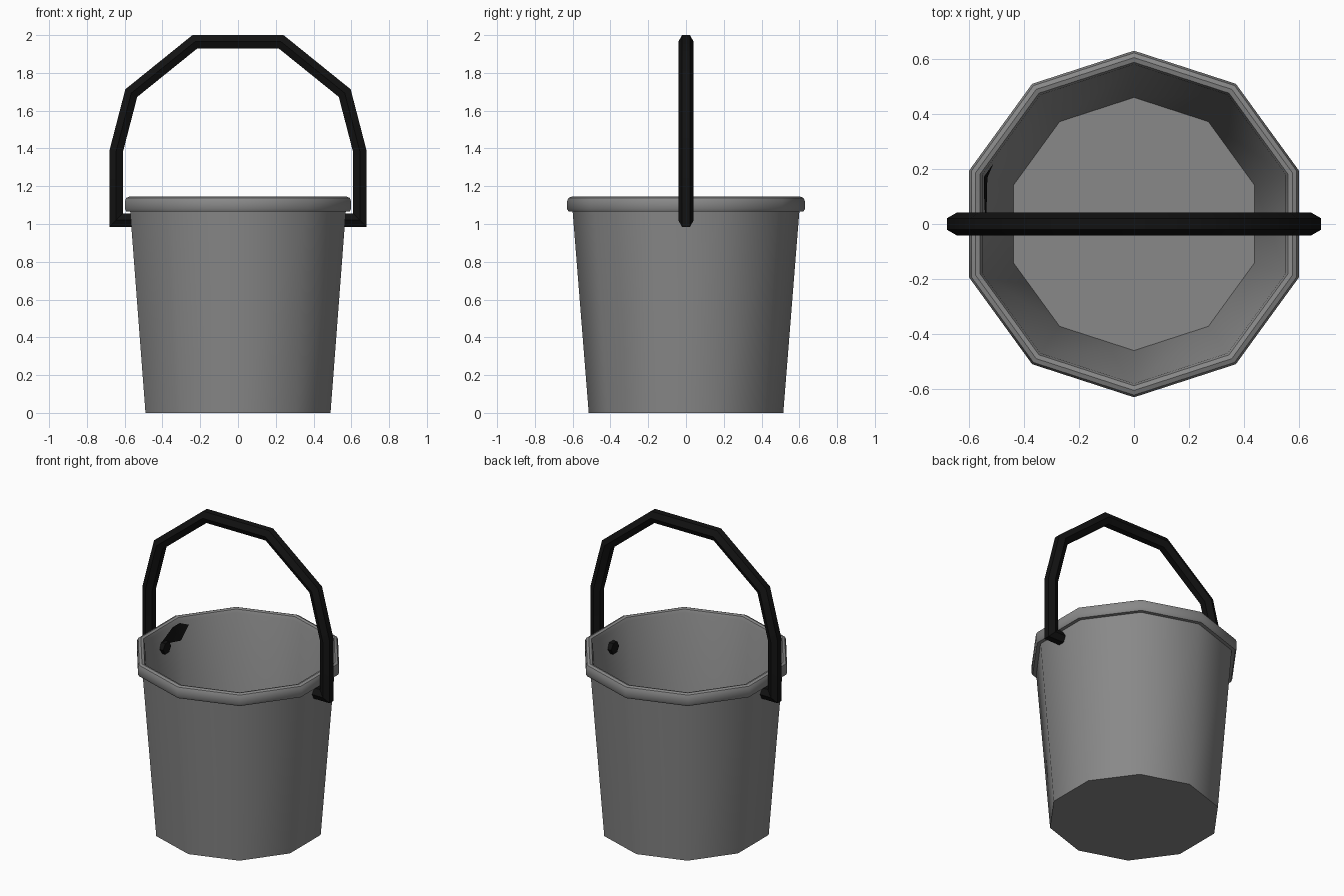
import bpy, bmesh, math
from mathutils import Vector

if "Cube" in bpy.data.objects:
    bpy.data.objects.remove(bpy.data.objects["Cube"])


def material(name, rgb):
    m = bpy.data.materials.new(name)
    m.diffuse_color = (*rgb, 1)
    m.use_nodes = True
    m.node_tree.nodes["Principled BSDF"].inputs["Base Color"].default_value = m.diffuse_color
    return m


GREY = material("bucket grey", (0.25, 0.25, 0.25))
BLACK = material("handle black", (0.006, 0.006, 0.006))


def make_object(name, verts, faces, mat, angle=40):
    me = bpy.data.meshes.new(name)
    me.from_pydata(verts, [], faces)
    bm = bmesh.new()
    bm.from_mesh(me)
    bmesh.ops.recalc_face_normals(bm, faces=bm.faces)
    bm.to_mesh(me)
    bm.free()
    me.materials.append(mat)
    ob = bpy.data.objects.new(name, me)
    bpy.context.collection.objects.link(ob)
    bpy.ops.object.select_all(action='DESELECT')
    ob.select_set(True)
    bpy.context.view_layer.objects.active = ob
    bpy.ops.object.shade_smooth_by_angle(angle=math.radians(angle))
    return ob


def rings_to_faces(rings, n):
    # quads between successive rings, plus a cap at each end
    faces = [list(range(n)), list(range((rings - 1) * n, rings * n))]
    for i in range(rings - 1):
        for k in range(n):
            j = (k + 1) % n
            faces.append([i * n + k, i * n + j, (i + 1) * n + j, (i + 1) * n + k])
    return faces


# Bucket: ten-sided turned profile, outside bottom -> rounded rim -> inside floor
N = 10
profile = [(0.515, 0), (0.60, 1.065), (0.622, 1.066), (0.63, 1.08), (0.63, 1.12),
           (0.622, 1.138), (0.605, 1.145), (0.588, 1.14), (0.58, 1.12), (0.46, 0.05)]
verts = []
for r, z in profile:
    for k in range(N):
        a = math.radians(18 + 36 * k)
        verts.append((r * math.cos(a), r * math.sin(a), z))
make_object("bucket", verts, rings_to_faces(len(profile), N), GREY)

# Handle: six-sided bar mitred along a path, its ends pushed through the wall
half = [(-0.515, 1.02), (-0.645, 1.02), (-0.645, 1.385), (-0.565, 1.693), (-0.228, 1.965)]
path = [Vector((x, 0, z)) for x, z in half]
path += [Vector((-x, 0, z)) for x, z in reversed(half)]
Y = Vector((0, 1, 0))
verts = []
for i, p in enumerate(path):
    d0 = (p - path[max(i - 1, 0)]).normalized() if i else (path[1] - p).normalized()
    d1 = (path[i + 1] - p).normalized() if i < len(path) - 1 else d0
    t = (d0 + d1).normalized()
    side = t.cross(Y) / t.dot(d0)
    for k in range(6):
        a = math.radians(60 * k)
        verts.append(p + Y * (0.041 * math.cos(a)) + side * (0.041 * math.sin(a)))
make_object("handle", verts, rings_to_faces(len(path), 6), BLACK)


# Dark patch on the inside of the wall, folded around one corner
def on_wall(y, z):
    r = 0.46 + 0.12 * (z - 0.05) / 1.07 - 0.006
    cx, cy = r * math.cos(math.radians(18)), r * math.sin(math.radians(18))
    if y <= cy:
        return (-cx, y, z)
    return (-cx + (y - cy) * math.tan(math.radians(36)), y, z)


patch = [on_wall(y, z) for y, z in
         [(-0.02, 1.06), (0.1, 1.11), (0.173, 1.11), (0.168, 1.0), (0.0, 1.04), (0.22, 1.09)]]
make_object("dark_patch", patch, [[0, 1, 2, 3, 4], [2, 5, 3]], BLACK)
